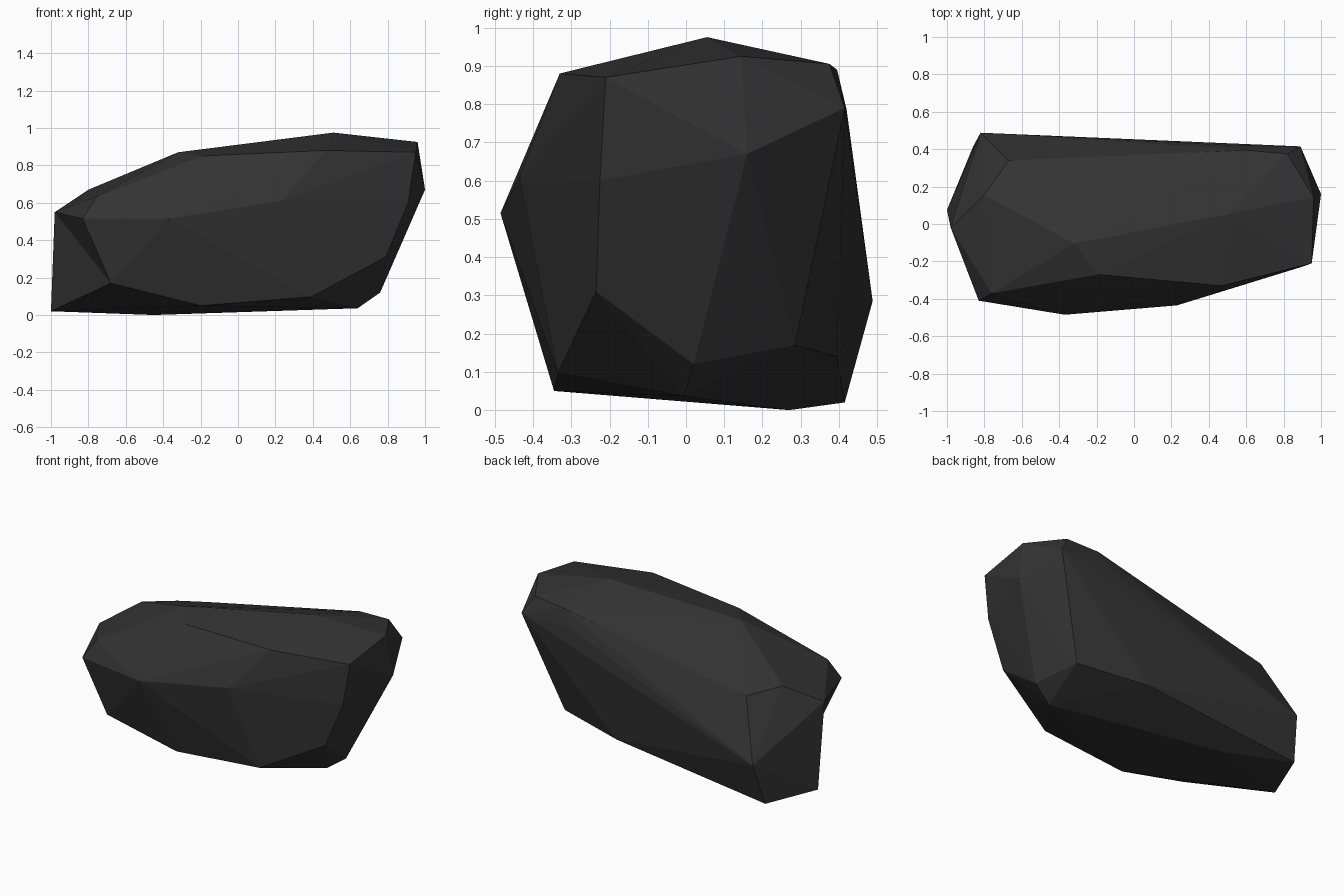
import bpy, bmesh

if "Cube" in bpy.data.objects:
    bpy.data.objects.remove(bpy.data.objects["Cube"])

# Corner points of the boulder, grouped by ring
crown = [(.51, .055, .975), (.96, .145, .925), (-.32, -.105, .87), (.95, -.21, .87),
         (.47, -.33, .88), (-.19, -.27, .85), (-.76, -.37, .63), (-.80, .155, .67),
         (-.67, .34, .64), (-.45, .34, .69), (.60, .395, .89), (.82, .375, .905)]
notch_top, notch_front = (-.98, -.02, .55), (-.83, -.41, .515)
notch_low, notch_base = (-.68, -.37, .17), (-1, .075, .02)
middle = [(-.37, -.485, .515), (.23, -.435, .61), (.91, -.225, .60), (1, .16, .67),
          (.89, .415, .79), (.53, .42, .785), (-.62, .478, .34), (-.82, .488, .285)]
base = [(.79, -.235, .31), (.76, .02, .12), (.64, -.005, .036), (.39, -.335, .097),
        (-.20, -.345, .05), (.67, .285, .17), (.22, .395, .14),
        (-.45, .27, 0), (-.86, .415, .02)]

# Faceted hull
bm = bmesh.new()
for p in crown + middle + base:
    bm.verts.new(p)
v_top, v_front, v_low, v_base = [bm.verts.new(p) for p in
                                 (notch_top, notch_front, notch_low, notch_base)]
hull = bmesh.ops.convex_hull(bm, input=bm.verts[:])
loose = [v for v in bm.verts if not v.link_faces]
bmesh.ops.delete(bm, geom=loose, context='VERTS')

# Hollow facet at the left end: turn the ridge into a valley
if v_front.is_valid and v_base.is_valid:
    ridge = bm.edges.get((v_front, v_base))
    if ridge and {v for f in ridge.link_faces for v in f.verts} == {v_top, v_front, v_low, v_base}:
        bmesh.ops.rotate_edges(bm, edges=[ridge], use_ccw=False)
bmesh.ops.recalc_face_normals(bm, faces=bm.faces[:])

mesh = bpy.data.meshes.new("boulder")
bm.to_mesh(mesh)
bm.free()

# Dark stone colour
stone = bpy.data.materials.new("dark stone")
stone.diffuse_color = (.033, .033, .033, 1)
stone.use_nodes = True
stone.node_tree.nodes["Principled BSDF"].inputs["Base Color"].default_value = stone.diffuse_color
mesh.materials.append(stone)
boulder = bpy.data.objects.new("boulder", mesh)
bpy.context.collection.objects.link(boulder)
